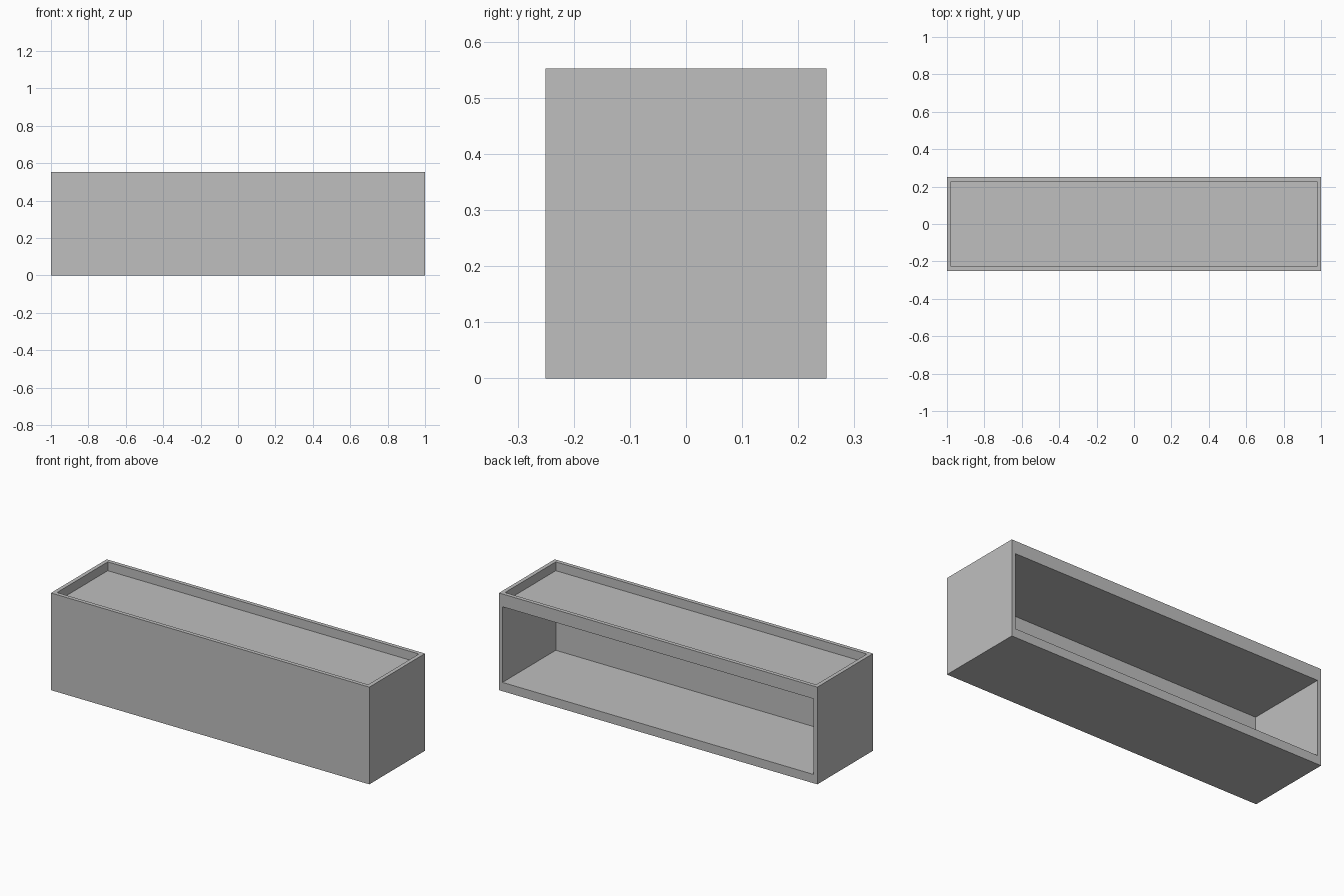
import bpy
import bmesh
from mathutils import Vector

if "Cube" in bpy.data.objects:
    bpy.data.objects.remove(bpy.data.objects["Cube"], do_unlink=True)

LENGTH, DEPTH, HEIGHT = 2.0, 0.5, 0.552
WALL = 0.0225          # side walls, rims and shelf
FLOOR = 0.05           # thick base
TRAY = 0.05            # depth of the recess on top


def make_material(name, value):
    mat = bpy.data.materials.new(name)
    mat.use_nodes = True
    colour = (value, value, value, 1)
    mat.diffuse_color = colour
    bsdf = mat.node_tree.nodes["Principled BSDF"]
    bsdf.inputs["Base Color"].default_value = colour
    bsdf.inputs["Roughness"].default_value = 0.8
    return mat


def recess(bm, direction, depth, z_range=None):
    """Inset the outer face that looks along direction, then sink it."""
    direction = Vector(direction)
    bm.normal_update()
    face = max((f for f in bm.faces if f.normal.dot(direction) > 0.9),
               key=lambda f: f.calc_center_median().dot(direction))
    bmesh.ops.inset_region(bm, faces=[face], thickness=WALL, use_even_offset=True)
    if z_range:
        middle = face.calc_center_median().z
        for v in face.verts:
            v.co.z = z_range[v.co.z > middle]
    sunk = bmesh.ops.extrude_discrete_faces(bm, faces=[face])["faces"][0]
    bmesh.ops.translate(bm, verts=sunk.verts, vec=-direction * depth)


# Solid block standing on the ground
bm = bmesh.new()
bmesh.ops.create_cube(bm, size=1)
bmesh.ops.scale(bm, vec=(LENGTH, DEPTH, HEIGHT), verts=bm.verts)
bmesh.ops.translate(bm, vec=(0, 0, HEIGHT / 2), verts=bm.verts)

# Shallow tray on top, and the open compartment at the back
recess(bm, (0, 0, 1), TRAY)
recess(bm, (0, 1, 0), DEPTH - WALL, (FLOOR, HEIGHT - TRAY - WALL))
bmesh.ops.recalc_face_normals(bm, faces=bm.faces)

mesh = bpy.data.meshes.new("open_back_box")
bm.to_mesh(mesh)
bm.free()
mesh.materials.append(make_material("plain_grey", 0.52))
box = bpy.data.objects.new("open_back_box", mesh)
bpy.context.collection.objects.link(box)
